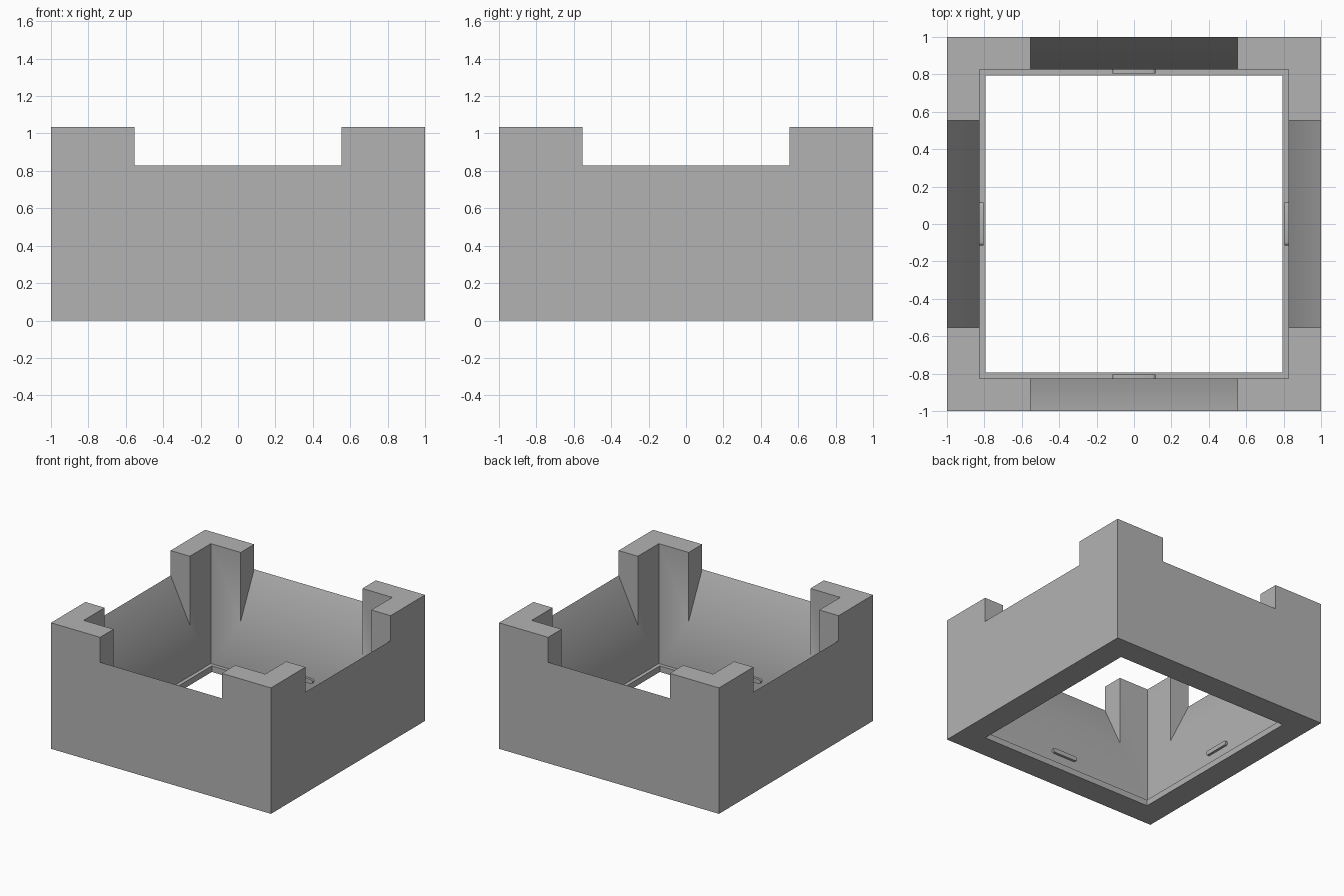
import bpy, bmesh, math
from mathutils import Matrix, Vector

if "Cube" in bpy.data.objects:
    bpy.data.objects.remove(bpy.data.objects["Cube"])

HEIGHT = 1.035
INNER = 0.825        # half width of the cavity
OPENING = 0.795      # half width of the hole in the floor lip
LIP = 0.05           # lip height
NOTCH = 0.553        # half width of each notch

grey = bpy.data.materials.new("plain grey")
grey.use_nodes = True
grey.diffuse_color = (0.45, 0.45, 0.45, 1)
grey.node_tree.nodes["Principled BSDF"].inputs["Base Color"].default_value = grey.diffuse_color


def make_object(name, bm):
    bmesh.ops.recalc_face_normals(bm, faces=bm.faces)
    mesh = bpy.data.meshes.new(name)
    bm.to_mesh(mesh)
    bm.free()
    mesh.materials.append(grey)
    obj = bpy.data.objects.new(name, mesh)
    bpy.context.collection.objects.link(obj)
    return obj


def box(name, half, bottom, top):
    bm = bmesh.new()
    size = Matrix.Diagonal((2 * half, 2 * half, top - bottom, 1))
    bmesh.ops.create_cube(bm, size=1, matrix=Matrix.Translation((0, 0, (bottom + top) / 2)) @ size)
    return make_object(name, bm)


def prism(name, points, shift, turn):
    """Extrude a closed outline by a vector, then turn it about z."""
    bm = bmesh.new()
    face = bm.faces.new([bm.verts.new(p) for p in points])
    result = bmesh.ops.extrude_face_region(bm, geom=[face], use_keep_orig=True)
    moved = [v for v in result["geom"] if isinstance(v, bmesh.types.BMVert)]
    bmesh.ops.translate(bm, vec=Vector(shift), verts=moved)
    bmesh.ops.rotate(bm, verts=bm.verts, cent=(0, 0, 0), matrix=Matrix.Rotation(turn, 3, 'Z'))
    return make_object(name, bm)


def cut(target, cutter):
    cutter.hide_render = True
    mod = target.modifiers.new("cut", 'BOOLEAN')
    mod.operation = 'DIFFERENCE'
    mod.solver = 'EXACT'
    mod.object = cutter
    bpy.ops.object.select_all(action='DESELECT')
    bpy.context.view_layer.objects.active = target
    target.select_set(True)
    bpy.ops.object.modifier_apply(modifier=mod.name)
    bpy.data.objects.remove(cutter)


# Square housing with a cavity and a slightly narrower floor opening
housing = box("housing", 1, 0, HEIGHT)
cut(housing, box("cavity_cutter", INNER, LIP, 2))
cut(housing, box("opening_cutter", OPENING, -1, 0.5))

# Notches sloping down from the outer rim to the inner wall
slope_bottom, slope_top = 0.47, 0.83
inside = 0.7
inside_z = slope_top - (1 - inside) * (slope_top - slope_bottom) / (1 - INNER)
outline = [(inside, inside_z), (1, slope_top), (1.2, slope_top), (1.2, 1.3), (inside, 1.3)]
for i in range(4):
    points = [(-NOTCH, y, z) for y, z in outline]
    cut(housing, prism("notch_cutter", points, (2 * NOTCH, 0, 0), i * math.pi / 2))

# Rounded catches on the four inner walls
radius, half_length, catch_z = 0.018, 0.115, 0.155
for i, side in enumerate(("back", "right", "front", "left")):
    points = []
    for k in range(14):
        sign = 1 if k < 7 else -1
        a = -math.pi / 2 + math.pi * (k % 7) / 6 + (0 if sign > 0 else math.pi)
        points.append((sign * (half_length - radius) + radius * math.cos(a), 0.805,
                       catch_z + radius * math.sin(a)))
    catch = prism(side + "_catch", points, (0, 0.03, 0), i * math.pi / 2)
    bpy.ops.object.select_all(action='DESELECT')
    bpy.context.view_layer.objects.active = catch
    catch.select_set(True)
    bpy.ops.object.shade_smooth_by_angle(angle=math.radians(35))

bpy.ops.object.select_all(action='DESELECT')
bpy.context.view_layer.objects.active = housing
housing.select_set(True)
bpy.ops.object.shade_smooth_by_angle(angle=math.radians(30))
